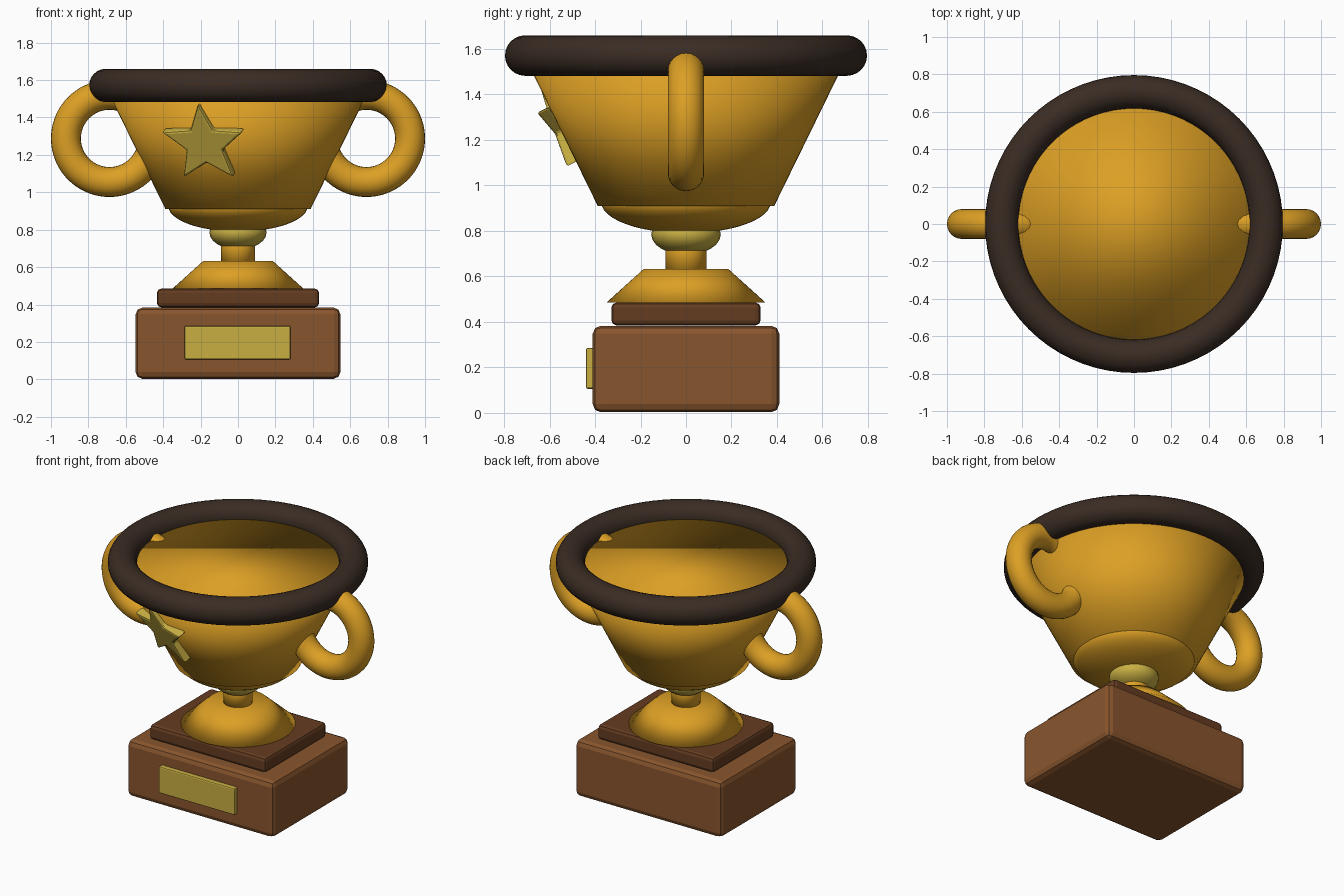
import bpy, bmesh, math
from mathutils import Matrix, Vector

if "Cube" in bpy.data.objects:
    bpy.data.objects.remove(bpy.data.objects["Cube"])


def material(name, rgb):
    m = bpy.data.materials.new(name)
    m.diffuse_color = (*rgb, 1)
    m.use_nodes = True
    m.node_tree.nodes["Principled BSDF"].inputs["Base Color"].default_value = m.diffuse_color
    return m


GOLD = material("gold", (0.72, 0.35, 0.018))
PALE_GOLD = material("pale gold", (0.58, 0.43, 0.055))
WOOD = material("wood", (0.25, 0.092, 0.027))
DARK_WOOD = material("dark wood", (0.13, 0.046, 0.015))
RIM_BROWN = material("rim brown", (0.042, 0.025, 0.017))


def finish(name, mat, smooth=True):
    ob = bpy.context.object
    ob.name = name
    ob.data.materials.append(mat)
    if smooth:
        bpy.ops.object.shade_smooth()
    return ob


def bevel(ob, width, segments):
    mod = ob.modifiers.new("bevel", 'BEVEL')
    mod.width = width
    mod.segments = segments


def block(name, size, center, mat, width):
    bpy.ops.mesh.primitive_cube_add(size=1, location=center)
    ob = finish(name, mat, False)
    ob.data.transform(Matrix.Diagonal((*size, 1)))
    bevel(ob, width, 2)


def frustum(name, r1, r2, z1, z2, mat):
    bpy.ops.mesh.primitive_cone_add(vertices=64, radius1=r1, radius2=r2, depth=z2 - z1,
                                    location=(0, 0, (z1 + z2) / 2))
    return finish(name, mat)


def ellipsoid(name, r, h, z, mat, seg, rings):
    bpy.ops.mesh.primitive_uv_sphere_add(segments=seg, ring_count=rings, radius=1, location=(0, 0, z))
    bpy.context.object.scale = (r, r, h)
    finish(name, mat)


def ring(name, major, minor, center, rotation, mat):
    bpy.ops.mesh.primitive_torus_add(major_radius=major, minor_radius=minor, major_segments=72,
                                     minor_segments=24, location=center, rotation=rotation)
    finish(name, mat)


# Wooden base with name plate
block("base", (1.094, 0.82, 0.38), (0, 0, 0.193), WOOD, 0.035)
block("plinth", (0.866, 0.656, 0.10), (0, 0, 0.435), DARK_WOOD, 0.022)
block("plate", (0.566, 0.06, 0.18), (-0.002, -0.41, 0.196), PALE_GOLD, 0.008)

# Foot, stem and knob
frustum("foot", 0.35, 0.187, 0.485, 0.632, GOLD)
frustum("stem", 0.09, 0.09, 0.60, 0.80, GOLD)
ellipsoid("knob", 0.153, 0.09, 0.785, PALE_GOLD, 24, 12)

# Bowl: rounded underside, flared body closed at the top, thick rim
ellipsoid("bowl_underside", 0.372, 0.135, 0.925, GOLD, 48, 24)
frustum("bowl", 0.388, 0.712, 0.91, 1.571, GOLD)
ring("rim", 0.707, 0.089, (0, 0, 1.571), (0, 0, 0), RIM_BROWN)

# Handles
for side, label in ((-1, "left"), (1, "right")):
    ring(label + "_handle", 0.233, 0.08, (side * 0.687, 0, 1.288), (math.pi / 2, 0, 0), GOLD)

# Star lying on the sloping bowl wall
mesh = bpy.data.meshes.new("star")
star = bpy.data.objects.new("star", mesh)
bpy.context.collection.objects.link(star)
bm = bmesh.new()
outline = []
for i in range(10):
    r = 0.106 if i % 2 else 0.238
    a = math.pi / 2 + i * math.pi / 5
    outline.append(bm.verts.new((r * math.cos(a), r * math.sin(a), -0.03)))
face = bm.faces.new(outline)
new = bmesh.ops.extrude_face_region(bm, geom=[face])["geom"]
bmesh.ops.translate(bm, vec=Vector((0, 0, 0.06)), verts=[v for v in new if isinstance(v, bmesh.types.BMVert)])
bmesh.ops.recalc_face_normals(bm, faces=bm.faces)
bm.to_mesh(mesh)
bm.free()
mesh.materials.append(PALE_GOLD)
star.matrix_world = (Matrix.Translation((-0.176, -0.534, 1.265)) @ Matrix.Rotation(math.radians(-18), 4, 'Z')
                     @ Matrix.Rotation(math.radians(90 + 25), 4, 'X'))
bevel(star, 0.012, 2)
